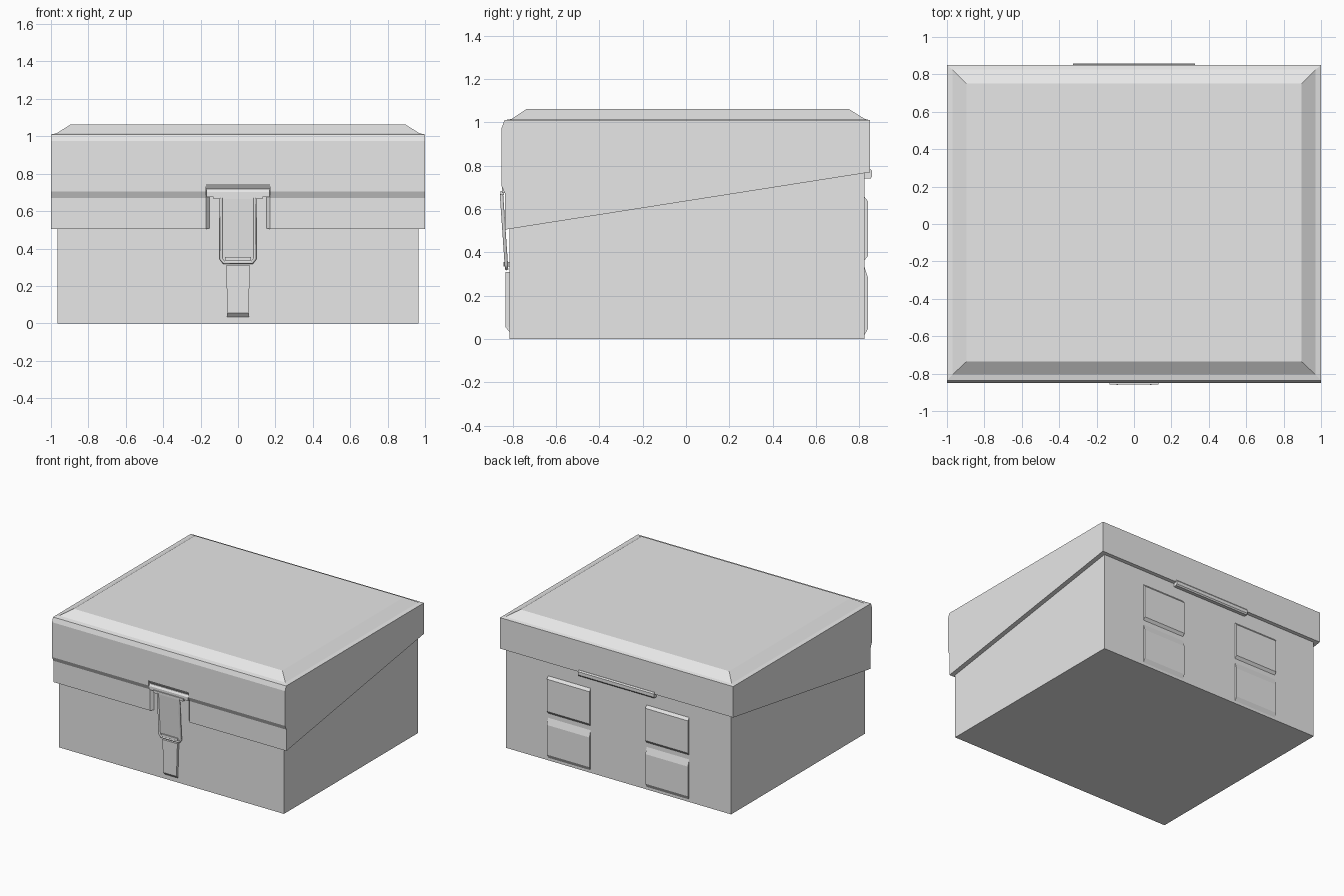
import bpy, bmesh

cube = bpy.data.objects.get("Cube")
if cube:
    bpy.data.objects.remove(cube, do_unlink=True)

grey = bpy.data.materials.new("plain_grey")
grey.use_nodes = True
grey.diffuse_color = (0.8, 0.8, 0.8, 1)
grey.node_tree.nodes["Principled BSDF"].inputs["Base Color"].default_value = (0.8, 0.8, 0.8, 1)


def loft(name, sections):
    """Closed solid through matching rings of points."""
    bm = bmesh.new()
    rings = [[bm.verts.new(p) for p in ring] for ring in sections]
    n = len(rings[0])
    for a, b in zip(rings, rings[1:]):
        for i in range(n):
            j = (i + 1) % n
            bm.faces.new((a[i], a[j], b[j], b[i]))
    bm.faces.new(rings[0])
    bm.faces.new(rings[-1])
    bmesh.ops.recalc_face_normals(bm, faces=bm.faces)
    mesh = bpy.data.meshes.new(name)
    bm.to_mesh(mesh)
    bm.free()
    mesh.materials.append(grey)
    ob = bpy.data.objects.new(name, mesh)
    bpy.context.collection.objects.link(ob)
    return ob


def rect(z, half, front, back):
    return [(-half, front, z), (half, front, z), (half, back, z), (-half, back, z)]


def prism(name, x0, x1, profile):
    """Side profile of (y, z) points extruded along x."""
    return loft(name, [[(x, y, z) for y, z in profile] for x in (x0, x1)])


# Box body
loft("box_body", [rect(z, 0.965, -0.815, 0.825) for z in (0, 0.9)])

# Lid skirt with slanted lower edge and stepped front
lid = prism("lid_skirt", -1, 1, [
    (-0.835, 0.505), (-0.835, 0.67), (-0.851, 0.705), (-0.851, 0.975),
    (-0.838, 1.01), (0.85, 1.01), (0.85, 0.77)])

# Latch notch in the lid front, with sloping walls
cutter = loft("notch_cutter", [
    [(-w, y, 0.4), (w, y, 0.4), (w, y, top), (-w, y, top)]
    for y, w, top in ((-0.811, 0.148, 0.69), (-0.835, 0.17, 0.72),
                      (-0.851, 0.17, 0.745), (-0.9, 0.17, 0.745))])
cutter.hide_render = True
cut = lid.modifiers.new("notch", 'BOOLEAN')
cut.operation = 'DIFFERENCE'
cut.solver = 'EXACT'
cut.object = cutter
bpy.context.view_layer.objects.active = lid
bpy.ops.object.modifier_apply(modifier=cut.name)
bpy.data.objects.remove(cutter, do_unlink=True)

# Raised lid panel with bevelled sides
loft("lid_top", [rect(1.01, 1, -0.838, 0.85),
                 rect(1.016, 0.97, -0.805, 0.825),
                 rect(1.063, 0.895, -0.735, 0.75)])

# Hinge strip
prism("hinge", -0.325, 0.325, [(0.82, 0.785), (0.852, 0.785), (0.859, 0.775),
                               (0.859, 0.75), (0.852, 0.74), (0.82, 0.74)])

# Four raised feet on the back
for side, sign in (("left", 1), ("right", -1)):
    for level, (low, low_in, high_in, high) in (
            ("upper", (0.365, 0.385, 0.635, 0.655)),
            ("lower", (0.02, 0.05, 0.28, 0.33))):
        prism(f"back_foot_{level}_{side}", sign * 0.24, sign * 0.605, [
            (0.82, low), (0.825, low), (0.841, low_in),
            (0.841, high_in), (0.825, high), (0.82, high)])

# Latch bracket and pivot pin
prism("latch_bracket", -0.168, 0.168, [(-0.81, 0.675), (-0.85, 0.675), (-0.85, 0.703),
                                       (-0.84, 0.718), (-0.81, 0.718)])
prism("latch_pin", -0.13, 0.13, [(-0.84, 0.664), (-0.857, 0.664),
                                 (-0.857, 0.684), (-0.84, 0.684)])


# Leaning latch plate
def lean(z):
    return -0.828 - 0.024 * (z - 0.32) / 0.35


outline = [(-0.09, 0.67), (-0.09, 0.345), (-0.075, 0.325),
           (0.075, 0.325), (0.09, 0.345), (0.09, 0.67)]
loft("latch_plate", [[(x, lean(z) + d, z) for x, z in outline] for d in (-0.003, 0.005)])

# Wire rim round the latch plate
curve = bpy.data.curves.new("latch_rim", 'CURVE')
curve.dimensions = '3D'
curve.bevel_depth = 0.009
curve.bevel_resolution = 1
curve.use_fill_caps = True
path = curve.splines.new('POLY')
path.points.add(len(outline) - 1)
for point, (x, z) in zip(path.points, outline):
    point.co = (x, lean(z), z, 1)
curve.materials.append(grey)
rim = bpy.data.objects.new("latch_rim", curve)
bpy.context.collection.objects.link(rim)
bpy.ops.object.select_all(action='DESELECT')
rim.select_set(True)
bpy.context.view_layer.objects.active = rim
bpy.ops.object.convert(target='MESH')

# Latch hook and lower catch
loft("latch_hook", [rect(z, 0.07, -0.842, -0.81) for z in (0.335, 0.355)])
loft("latch_catch", [rect(0.035, 0.058, -0.816, -0.8),
                     rect(0.055, 0.056, -0.834, -0.8),
                     rect(0.31, 0.064, -0.834, -0.8)])
